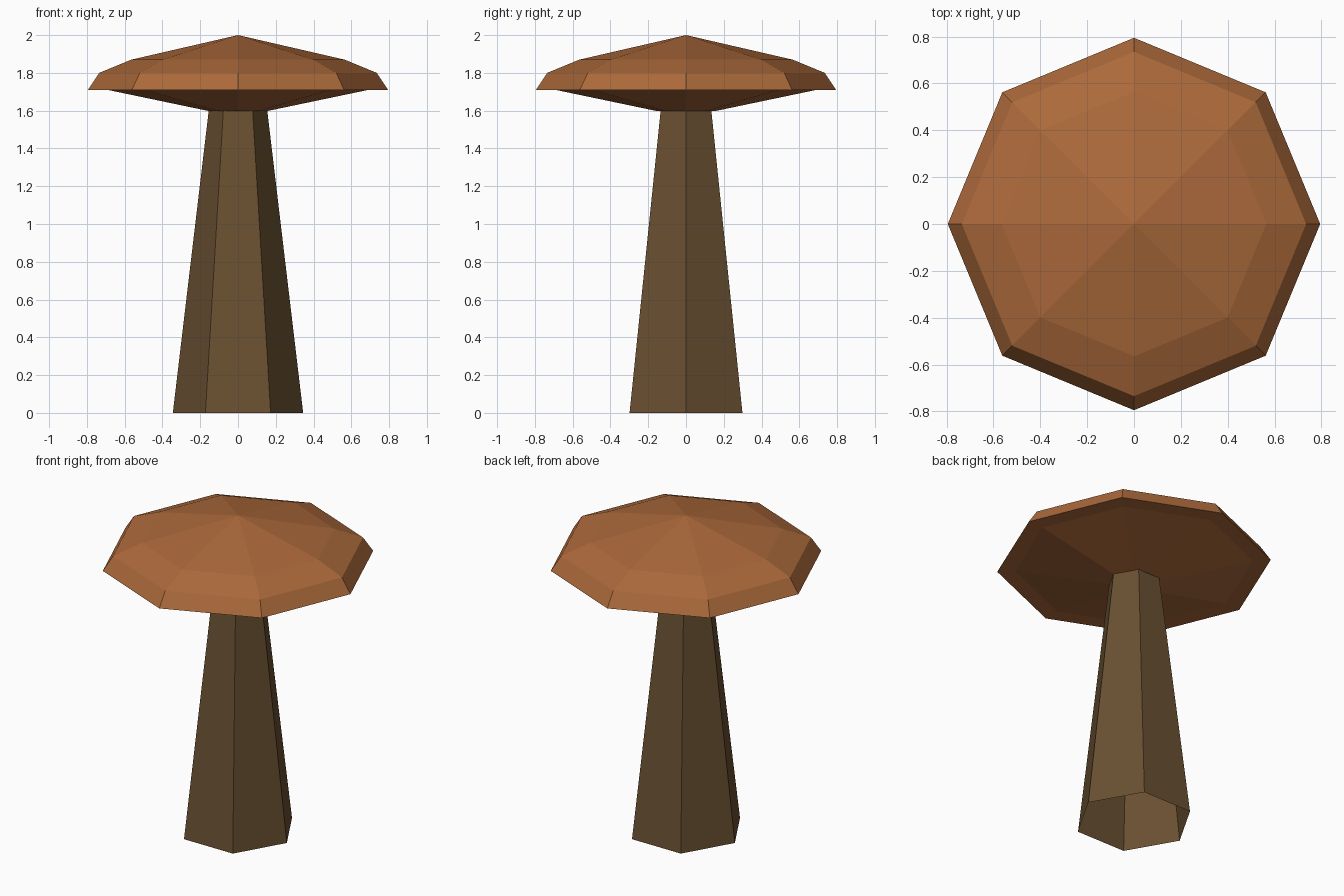
import bpy, bmesh, math

if "Cube" in bpy.data.objects:
    bpy.data.objects.remove(bpy.data.objects["Cube"])


def material(name, rgb):
    m = bpy.data.materials.new(name)
    m.diffuse_color = (*rgb, 1.0)
    m.use_nodes = True
    m.node_tree.nodes["Principled BSDF"].inputs["Base Color"].default_value = m.diffuse_color
    return m


def lathe(name, profile, sides, mat, close_bottom=False):
    """Flat-faced rings from (radius, z) pairs, bottom to top; radius 0 is the apex."""
    bm = bmesh.new()
    prev = None
    for r, z in profile:
        if r == 0:
            ring = [bm.verts.new((0, 0, z))] * sides
        else:
            ring = [bm.verts.new((r * math.cos(math.tau * i / sides),
                                  r * math.sin(math.tau * i / sides), z))
                    for i in range(sides)]
        if prev is None:
            if close_bottom:
                bm.faces.new(ring[::-1])
        else:
            for i in range(sides):
                j = (i + 1) % sides
                quad = [prev[i], prev[j], ring[j], ring[i]]
                bm.faces.new(quad[:3] if r == 0 else quad)
        prev = ring
    mesh = bpy.data.meshes.new(name)
    bm.to_mesh(mesh)
    bm.free()
    mesh.materials.append(mat)
    obj = bpy.data.objects.new(name, mesh)
    bpy.context.collection.objects.link(obj)
    return obj


cap_mat = material("cap orange brown", (0.41, 0.142, 0.043))
stem_mat = material("stem dark brown", (0.142, 0.08, 0.031))

# Tapered six-sided stem, open at the foot
lathe("stem", [(0.345, 0.0), (0.155, 1.6)], 6, stem_mat)

# Eight-sided cap: sloping underside, flat lip, bevelled rim, shallow peak
lathe("cap", [(0.15, 1.597), (0.69, 1.71), (0.795, 1.71), (0.735, 1.80),
              (0.565, 1.87), (0, 2.0)], 8, cap_mat, close_bottom=True)
